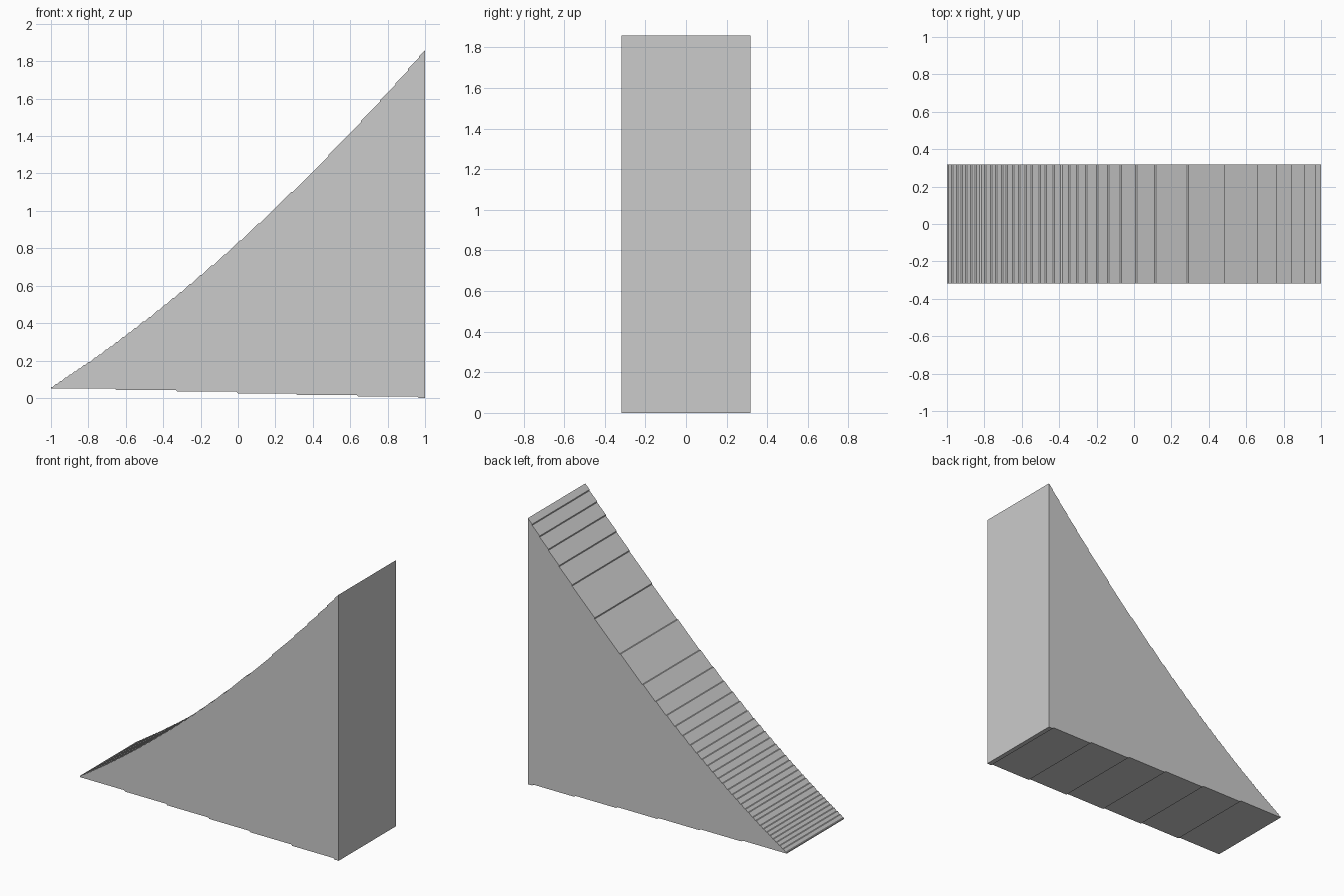
import bpy, bmesh

if "Cube" in bpy.data.objects:
    bpy.data.objects.remove(bpy.data.objects["Cube"])

N = 240                 # grid cells along the ramp
H = 2 / N               # grid step
HALF_DEPTH = 0.317


def curve(x):
    """Concave height of the ramp's upper face."""
    return 0.83 + 0.9025 * x + 0.1275 * x * x


def simplify(points):
    """Drop points lying on a straight run."""
    out = []
    for p in points:
        while len(out) > 1:
            (ax, az), (bx, bz) = out[-2:]
            if (bx - ax) * (p[1] - bz) != (bz - az) * (p[0] - bx):
                break
            out.pop()
        out.append(p)
    return out


# Upper face: snapped to the grid as diagonal, flat and upright facets
top = []
for i in range(N + 1):
    k = round(curve(-1 + i * H) / H)
    if top and k - top[-1][1] > 1:
        top.append((i, top[-1][1] + 1))
    top.append((i, k))

# Underside: six shallow bevelled steps descending to the tall end
bottom = [(0, 6)]
for s in range(6):
    i = round((0.34 + 0.324 * s) / H)
    bottom += [(i, 6 - s), (i + 1, 5 - s)]
bottom.append((N, 0))

profile = simplify(bottom) + simplify(top)[::-1]

# Extrude the side profile across the depth
bm = bmesh.new()
face = bm.faces.new([bm.verts.new((-1 + i * H, -HALF_DEPTH, k * H)) for i, k in profile])
ext = bmesh.ops.extrude_face_region(bm, geom=[face])
verts = [g for g in ext["geom"] if isinstance(g, bmesh.types.BMVert)]
bmesh.ops.translate(bm, verts=verts, vec=(0, 2 * HALF_DEPTH, 0))
bmesh.ops.recalc_face_normals(bm, faces=bm.faces)

mesh = bpy.data.meshes.new("curved_ramp")
bm.to_mesh(mesh)
bm.free()
bpy.context.collection.objects.link(bpy.data.objects.new("curved_ramp", mesh))
